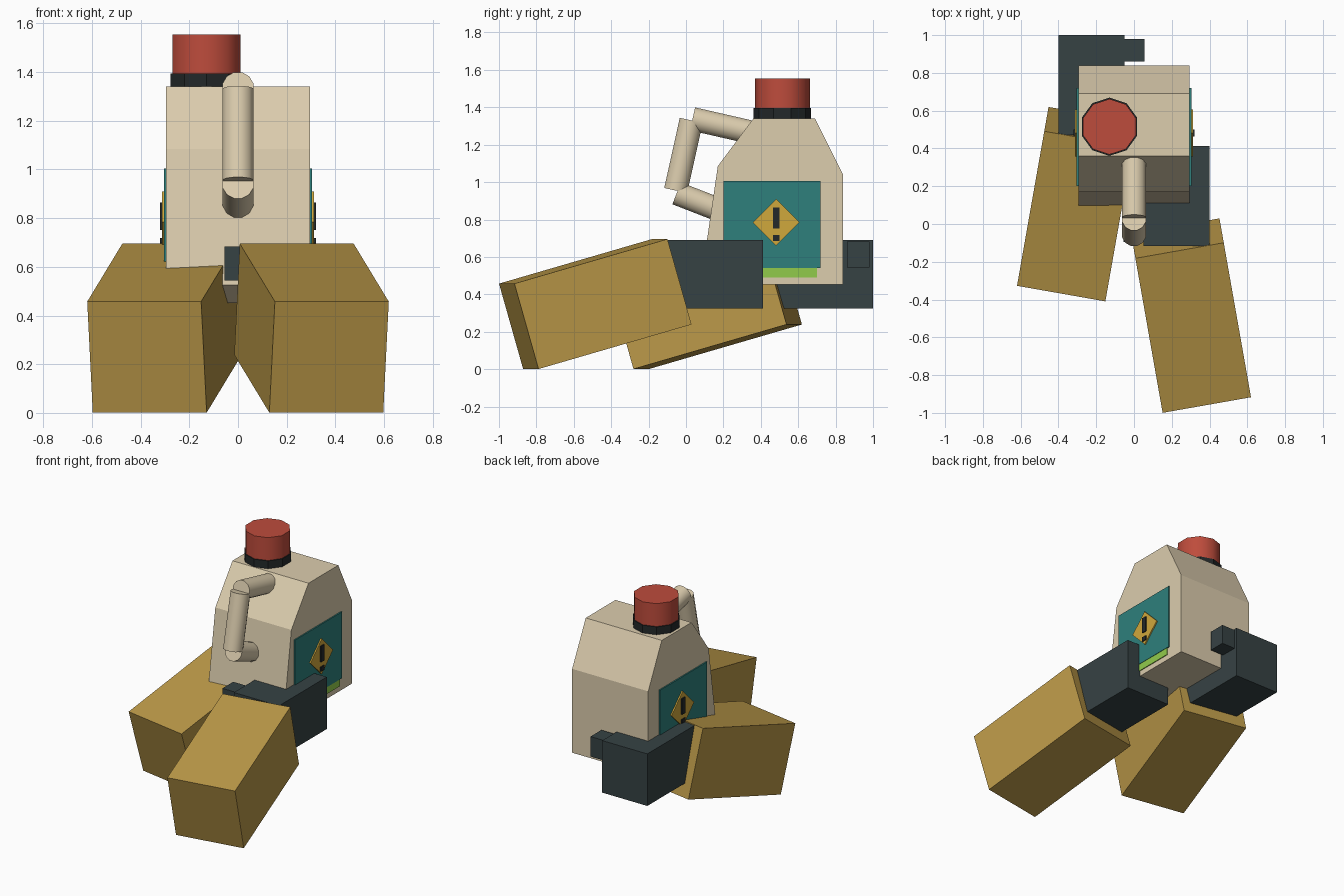
import bpy
import bmesh
from math import radians, pi
from mathutils import Vector, Matrix

cube = bpy.data.objects.get("Cube")
if cube:
    bpy.data.objects.remove(cube, do_unlink=True)


def material(name, *srgb):
    """Flat material from 0-255 sRGB values."""
    lin = [((c / 255 + 0.055) / 1.055) ** 2.4 for c in srgb]
    m = bpy.data.materials.new(name)
    m.use_nodes = True
    m.diffuse_color = (*lin, 1)
    bsdf = m.node_tree.nodes["Principled BSDF"]
    bsdf.inputs["Base Color"].default_value = (*lin, 1)
    bsdf.inputs["Roughness"].default_value = 0.8
    return m


CREAM = material("cream plastic", 220, 205, 174)
MUSTARD = material("mustard cloth", 186, 152, 72)
SLATE = material("slate glove", 54, 66, 68)
RED = material("red cap", 190, 76, 60)
BLACK = material("black trim", 35, 40, 41)
TEAL = material("teal label", 46, 128, 124)
YELLOW = material("yellow sign", 208, 168, 60)
LIME = material("lime stripe", 145, 203, 75)


def finish(name, bm, mat):
    bmesh.ops.recalc_face_normals(bm, faces=bm.faces)
    mesh = bpy.data.meshes.new(name)
    bm.to_mesh(mesh)
    bm.free()
    mesh.materials.append(mat)
    obj = bpy.data.objects.new(name, mesh)
    bpy.context.collection.objects.link(obj)
    return obj


def box(name, mat, centre, size, rotation=(0, 0, 0)):
    bm = bmesh.new()
    bmesh.ops.create_cube(bm, size=1, matrix=Matrix.Diagonal((*size, 1)))
    obj = finish(name, bm, mat)
    obj.location = centre
    obj.rotation_euler = [radians(a) for a in rotation]
    return obj


def span(name, mat, x, y, z):
    """Box given by its extent on each axis."""
    return box(name, mat, [(a + b) / 2 for a, b in (x, y, z)],
               [abs(b - a) for a, b in (x, y, z)])


def prism(name, mat, profile, x0, x1):
    """Side profile (y, z) extruded along x."""
    bm = bmesh.new()
    face = bm.faces.new([bm.verts.new((x0, y, z)) for y, z in profile])
    side = bmesh.ops.extrude_face_region(bm, geom=[face])["geom"]
    bmesh.ops.translate(bm, vec=(x1 - x0, 0, 0),
                        verts=[v for v in side if isinstance(v, bmesh.types.BMVert)])
    return finish(name, bm, mat)


def rod(name, mat, start, end, radius, sides, turn=0.0):
    """Capped cylinder between two points."""
    start, end = Vector(start), Vector(end)
    axis = end - start
    bm = bmesh.new()
    bmesh.ops.create_cone(bm, cap_ends=True, segments=sides, radius1=radius,
                          radius2=radius, depth=axis.length,
                          matrix=Matrix.Rotation(turn, 4, "Z"))
    obj = finish(name, bm, mat)
    obj.location = (start + end) / 2
    obj.rotation_euler = axis.to_track_quat("Z", "Y").to_euler()
    return obj


def smooth(obj, degrees):
    bpy.ops.object.select_all(action="DESELECT")
    obj.select_set(True)
    bpy.context.view_layer.objects.active = obj
    bpy.ops.object.shade_smooth_by_angle(angle=radians(degrees))


# Jug body
prism("jug_body", CREAM,
      [(0.088, 0.525), (0.17, 1.085), (0.36, 1.34), (0.69, 1.34),
       (0.84, 1.04), (0.84, 0.452), (0.21, 0.452)], -0.295, 0.295)

# Neck ring and screw cap
NECK = (-0.13, 0.515)
rod("neck_ring", BLACK, (*NECK, 1.33), (*NECK, 1.395), 0.154, 10)
smooth(rod("screw_cap", RED, (*NECK, 1.395), (*NECK, 1.555), 0.147, 10), 40)

# Handle, three straight tubes
for name, a, b in (("handle_top", (0.035, 1.338), (0.42, 1.25)),
                   ("handle_grip", (0.028, 1.33), (-0.055, 0.955)),
                   ("handle_bottom", (-0.05, 0.94), (0.22, 0.835))):
    smooth(rod(name, CREAM, (0, *a), (0, *b), 0.065, 12, pi / 12), 40)

# Labels and warning signs on both sides
SIGN_Y, SIGN_Z, SIGN_R = 0.482, 0.785, 0.125
for side, s in (("left", 1), ("right", -1)):
    span(side + "_label", TEAL, (s * 0.295, s * 0.304), (0.2, 0.72), (0.54, 1.005))
    span(side + "_label_stripe", LIME, (s * 0.295, s * 0.301), (0.22, 0.7), (0.49, 0.54))
    prism(side + "_sign", YELLOW,
          [(SIGN_Y - SIGN_R, SIGN_Z), (SIGN_Y, SIGN_Z - SIGN_R),
           (SIGN_Y + SIGN_R, SIGN_Z), (SIGN_Y, SIGN_Z + SIGN_R)],
          s * 0.304, s * 0.313)
    for part, z in (("bar", (0.752, 0.864)), ("dot", (0.686, 0.718))):
        span(side + "_sign_" + part, BLACK, (s * 0.313, s * 0.32),
             (SIGN_Y - 0.018, SIGN_Y + 0.018), z)

# Arms: left one reaches further forward, thumbs at opposite ends
for side, s, sleeve_y, hand_y, thumb_y in (("left", 1, -0.485, 0.148, -0.035),
                                           ("right", -1, 0.105, 0.735, 0.92)):
    box(side + "_sleeve", MUSTARD, (s * 0.302, sleeve_y, 0.348),
        (0.475, 0.864, 0.475), (16, 0, s * 10))
    box(side + "_hand", SLATE, (s * 0.225, hand_y, 0.508), (0.35, 0.53, 0.365))
    box(side + "_thumb", SLATE, (0, thumb_y, 0.613), (0.11, 0.12, 0.14))
